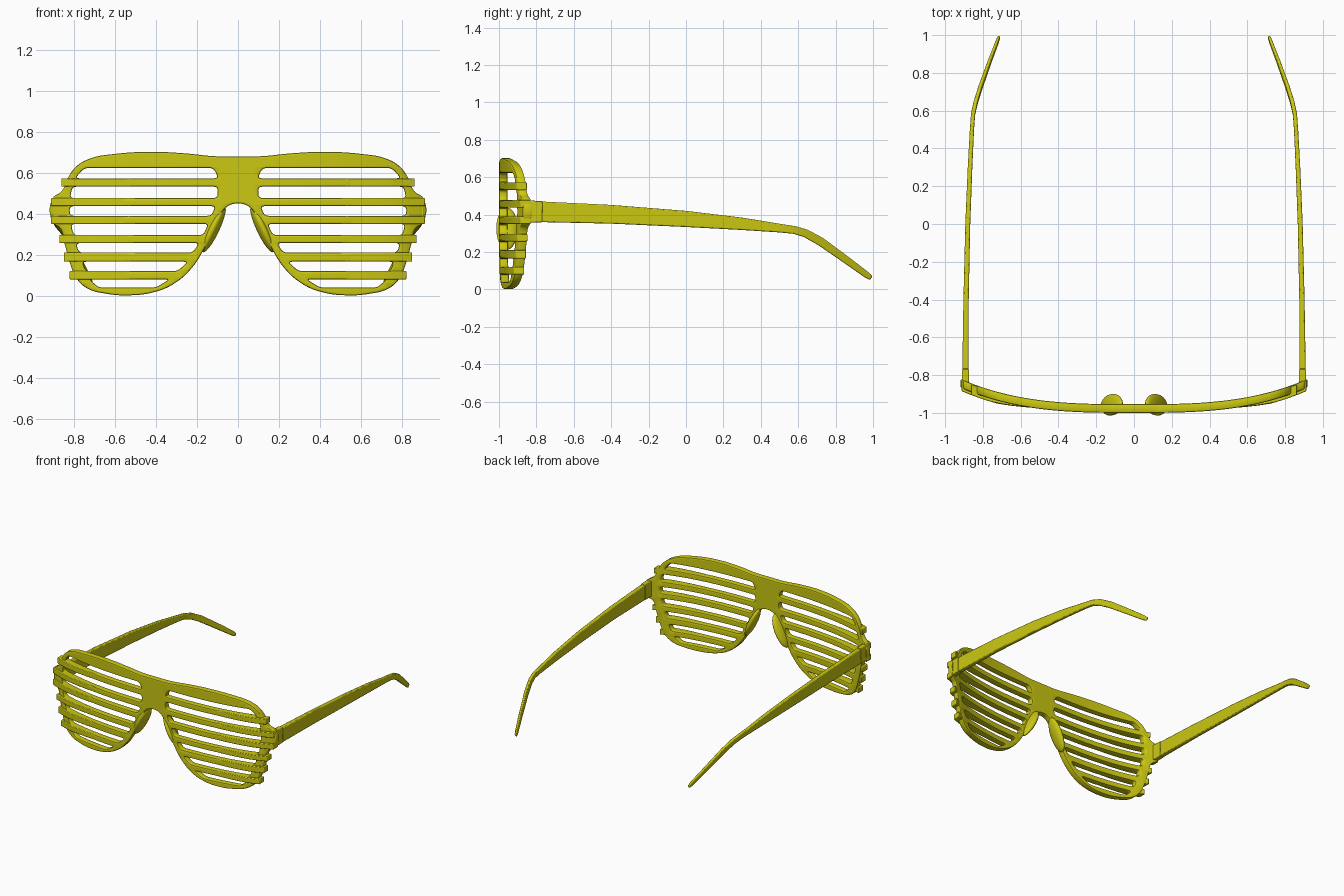
import bpy, bmesh
from mathutils import Vector, Matrix

cube = bpy.data.objects.get("Cube")
if cube:
    bpy.data.objects.remove(cube, do_unlink=True)

plastic = bpy.data.materials.new("yellow plastic")
plastic.use_nodes = True
color = (0.60, 0.58, 0.006, 1)
plastic.diffuse_color = color
plastic.node_tree.nodes["Principled BSDF"].inputs["Base Color"].default_value = color

HALF = 0.023  # half thickness of the front


def wrap(x):
    """Depth of the front's middle surface, curving back toward the temples."""
    return -0.977 + 0.13 * (abs(x) / 0.91) ** 3


def finish(name, bm, bevel=0, angle=0.6):
    bmesh.ops.recalc_face_normals(bm, faces=bm.faces)
    mesh = bpy.data.meshes.new(name)
    bm.to_mesh(mesh)
    bm.free()
    mesh.materials.clear()
    mesh.materials.append(plastic)
    obj = bpy.data.objects.new(name, mesh)
    bpy.context.collection.objects.link(obj)
    if bevel:
        mod = obj.modifiers.new("soft edges", "BEVEL")
        mod.width, mod.segments, mod.limit_method = bevel, 2, "ANGLE"
        mod.angle_limit = 0.8
    bpy.ops.object.select_all(action="DESELECT")
    obj.select_set(True)
    bpy.context.view_layer.objects.active = obj
    bpy.ops.object.shade_smooth_by_angle(angle=angle)
    return obj


def rounded(corners, radius=0.02, steps=4):
    """Polygon with each corner replaced by a small arc."""
    pts = []
    for i, c in enumerate(corners):
        c = Vector(c)
        prev, nxt = Vector(corners[i - 1]), Vector(corners[(i + 1) % len(corners)])
        a = c + (prev - c).normalized() * radius
        b = c + (nxt - c).normalized() * radius
        for k in range(steps + 1):
            t = k / steps
            pts.append(a * (1 - t) ** 2 + c * 2 * t * (1 - t) + b * t * t)
    return pts


def add_spline(curve, pts, smooth):
    sp = curve.splines.new("BEZIER" if smooth else "POLY")
    if smooth:
        sp.bezier_points.add(len(pts) - 1)
        for bp, p in zip(sp.bezier_points, pts):
            bp.co = (p[0], p[1], 0)
            bp.handle_left_type = bp.handle_right_type = "AUTO"
        sp.resolution_u = 5
    else:
        sp.points.add(len(pts) - 1)
        for sp_pt, p in zip(sp.points, pts):
            sp_pt.co = (p[0], p[1], 0, 1)
    sp.use_cyclic_u = True


# Front outline, half of it from the top of the bridge round to the nose arch
outline = [(0, .68), (.12, .681), (.25, .694), (.42, .702), (.6, .692), (.72, .67),
           (.79, .63), (.83, .575), (.86, .51), (.905, .475), (.905, .36), (.865, .325),
           (.845, .25), (.82, .16), (.785, .08), (.73, .033), (.65, .011), (.53, .002),
           (.4, .02), (.31, .06), (.23, .13), (.17, .22), (.12, .325), (.08, .405),
           (.045, .44), (0, .45)]
# Slots: top z, bottom z, inner x at top and bottom, outer x at top and bottom
slots = [(.623, .573, .12, .095, .75, .795), (.532, .477, .098, .1, .808, .82),
         (.437, .39, .11, .13, .822, .82), (.35, .296, .145, .17, .815, .802),
         (.257, .211, .19, .22, .79, .777), (.166, .12, .245, .295, .76, .742),
         (.08, .04, .335, .4, .725, .68)]

# Front frame: filled outline with slots, sliced finely and wrapped round the face
curve = bpy.data.curves.new("front_profile", "CURVE")
curve.dimensions, curve.fill_mode = "2D", "BOTH"
curve.bevel_depth, curve.bevel_resolution = 0.008, 1
curve.offset = -curve.bevel_depth
curve.extrude = HALF - curve.bevel_depth
add_spline(curve, outline + [(-x, z) for x, z in outline[-2:0:-1]], True)
for side in (1, -1):
    for top, bot, in_t, in_b, out_t, out_b in slots:
        pts = rounded([(in_t, top), (out_t, top), (out_b, bot), (in_b, bot)])
        add_spline(curve, [(side * p.x, p.y) for p in pts], False)
helper = bpy.data.objects.new("front_profile", curve)
bpy.context.collection.objects.link(helper)
flat = bpy.data.meshes.new_from_object(
    helper.evaluated_get(bpy.context.evaluated_depsgraph_get()))
bpy.data.objects.remove(helper)
bm = bmesh.new()
bm.from_mesh(flat)
bmesh.ops.remove_doubles(bm, verts=bm.verts, dist=0.0003)
for i in range(-22, 23):
    bmesh.ops.bisect_plane(bm, geom=bm.verts[:] + bm.edges[:] + bm.faces[:],
                           plane_co=(i * 0.04, 0, 0), plane_no=(1, 0, 0))
for v in bm.verts:
    x, z, depth = v.co
    v.co = (x, wrap(x) - depth, z)
finish("front_frame", bm)


def loft(sections):
    """Box tube through rings of four points."""
    bm = bmesh.new()
    rings = [[bm.verts.new(p) for p in ring] for ring in sections]
    for a, b in zip(rings, rings[1:]):
        for i in range(4):
            j = (i + 1) % 4
            bm.faces.new((a[i], a[j], b[j], b[i]))
    bm.faces.new(rings[0])
    bm.faces.new(rings[-1])
    return bm


# Raised slat ends that lap over the outer rim
reach = [.862, .912, .912, .872, .85, .822]
for side, label in ((1, "left"), (-1, "right")):
    for n, (upper, lower) in enumerate(zip(slots, slots[1:])):
        top, bot, end = upper[1], lower[0], reach[n]
        rings = []
        for k in range(11):
            x = 0.5 + (end - 0.5) * k / 10
            front = wrap(x) - HALF + 0.004 - 0.02 * min(1, k / 7)
            back = wrap(x) + HALF - 0.006
            rings.append([(side * x, front, bot), (side * x, front, top),
                          (side * x, back, top), (side * x, back, bot)])
        finish(f"{label}_slat_{n + 1}", loft(rings), 0.004)

# Temple arms: y, middle z, half height, middle x, half width
arm = [(-.77, .415, .055, .892, .017), (-.4, .402, .050, .889, .014),
       (0, .377, .043, .880, .013), (.3, .351, .033, .868, .012),
       (.5, .328, .023, .858, .011), (.58, .318, .021, .852, .011),
       (.64, .300, .022, .839, .011), (.72, .256, .023, .814, .010),
       (.86, .156, .020, .764, .009), (.965, .079, .017, .724, .008),
       (.99, .060, .012, .715, .007)]
hinge = [(-.875, .417, .058, .889, .018), (-.83, .417, .058, .892, .018),
         (-.768, .416, .057, .892, .018)]


def arm_rings(sections, side):
    rings = []
    for i, (y, z, h, x, w) in enumerate(sections):
        a, b = sections[max(i - 1, 0)], sections[min(i + 1, len(sections) - 1)]
        run = Vector((b[0] - a[0], b[1] - a[1])).normalized()
        dy, dz = -run.y * h, run.x * h
        rings.append([(side * (x - w), y - dy, z - dz), (side * (x + w), y - dy, z - dz),
                      (side * (x + w), y + dy, z + dz), (side * (x - w), y + dy, z + dz)])
    return rings


for side, label in ((1, "left"), (-1, "right")):
    finish(f"{label}_temple_arm", loft(arm_rings(arm, side)), 0.006)
    finish(f"{label}_hinge_block", loft(arm_rings(hinge, side)), 0.004)

    # Nose pad: stretched ball lying along the nose edge
    along = Vector((side * .09, 0, -.19)).normalized()
    depth = Vector((side * -.15, 1, 0)).normalized()
    across = along.cross(depth).normalized()
    axes = Matrix((along * .125, depth * .058, across * .026)).transposed().to_4x4()
    bm = bmesh.new()
    bmesh.ops.create_uvsphere(bm, u_segments=24, v_segments=14, radius=1)
    bm.transform(Matrix.Translation((side * .118, -.957, .325)) @ axes)
    finish(f"{label}_nose_pad", bm, angle=1.2)
